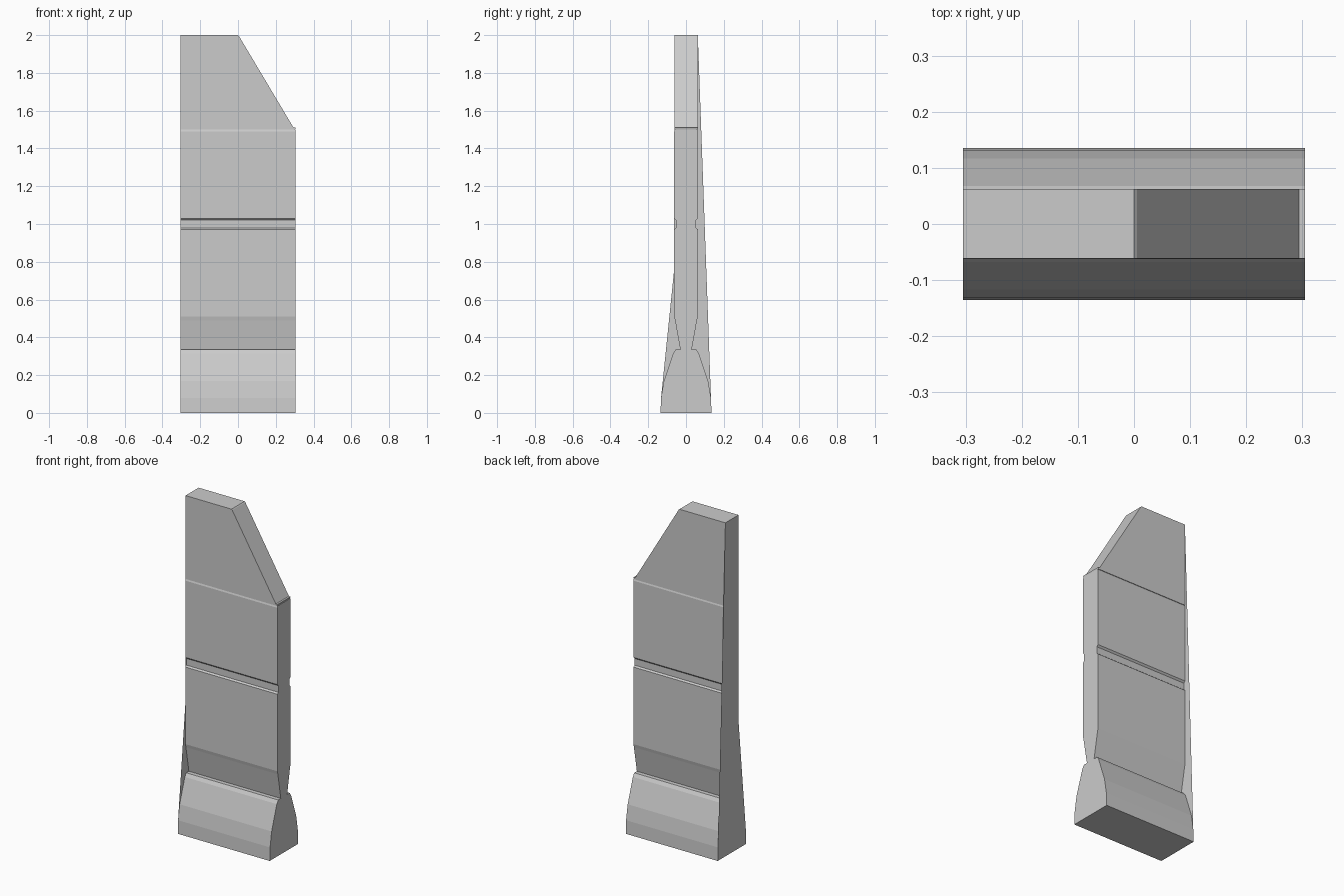
import bpy, bmesh

if "Cube" in bpy.data.objects:
    bpy.data.objects.remove(bpy.data.objects["Cube"])

X = 0.305  # half length of the panel


def make(name, bm):
    bmesh.ops.remove_doubles(bm, verts=bm.verts, dist=1e-5)
    bmesh.ops.recalc_face_normals(bm, faces=bm.faces)
    me = bpy.data.meshes.new(name)
    bm.to_mesh(me)
    bm.free()
    ob = bpy.data.objects.new(name, me)
    bpy.context.collection.objects.link(ob)
    return ob


# Lower wall: mirrored (half depth, height) profile swept along x, open on the left
half = [(0.135, 0), (0.132, 0.08), (0.117, 0.17), (0.068, 0.315), (0.055, 0.335),
        (0.030, 0.335), (0.058, 0.49), (0.0625, 0.51),
        (0.0625, 0.972), (0.053, 0.98), (0.053, 1.02), (0.0625, 1.03),
        (0.0625, 1.49), (0.059, 1.50)]
profile = half + [(-y, z) for y, z in reversed(half)]
bm = bmesh.new()
left = [bm.verts.new((-X, y, z)) for y, z in profile]
right = [bm.verts.new((X, y, z)) for y, z in profile]
n = len(profile)
for i in range(n):
    j = (i + 1) % n
    bm.faces.new((left[i], left[j], right[j], right[i]))
bm.faces.new(right)
make("wall_body", bm)

# Upper wall: sloped outline extruded in depth, open on the left
outline = [(-X, 1.50), (X - 0.003, 1.50), (X, 1.51), (0.294, 1.51), (0.005, 1.995), (0, 2), (-X, 2)]
bm = bmesh.new()
front = [bm.verts.new((x, -0.0615, z)) for x, z in outline]
back = [bm.verts.new((x, 0.0625, z)) for x, z in outline]
for i in range(len(outline) - 1):
    bm.faces.new((front[i], front[i + 1], back[i + 1], back[i]))
bm.faces.new(front)
bm.faces.new(list(reversed(back)))
make("wall_top", bm)

# Flat end plate closing the left side
plate = [(-0.135, 0), (0.135, 0), (0.132, 0.08), (0.0625, 2), (-0.0615, 2), (-0.0625, 0.76), (-0.132, 0.08)]
bm = bmesh.new()
bm.faces.new([bm.verts.new((-X, y, z)) for y, z in reversed(plate)])
make("end_plate", bm)
